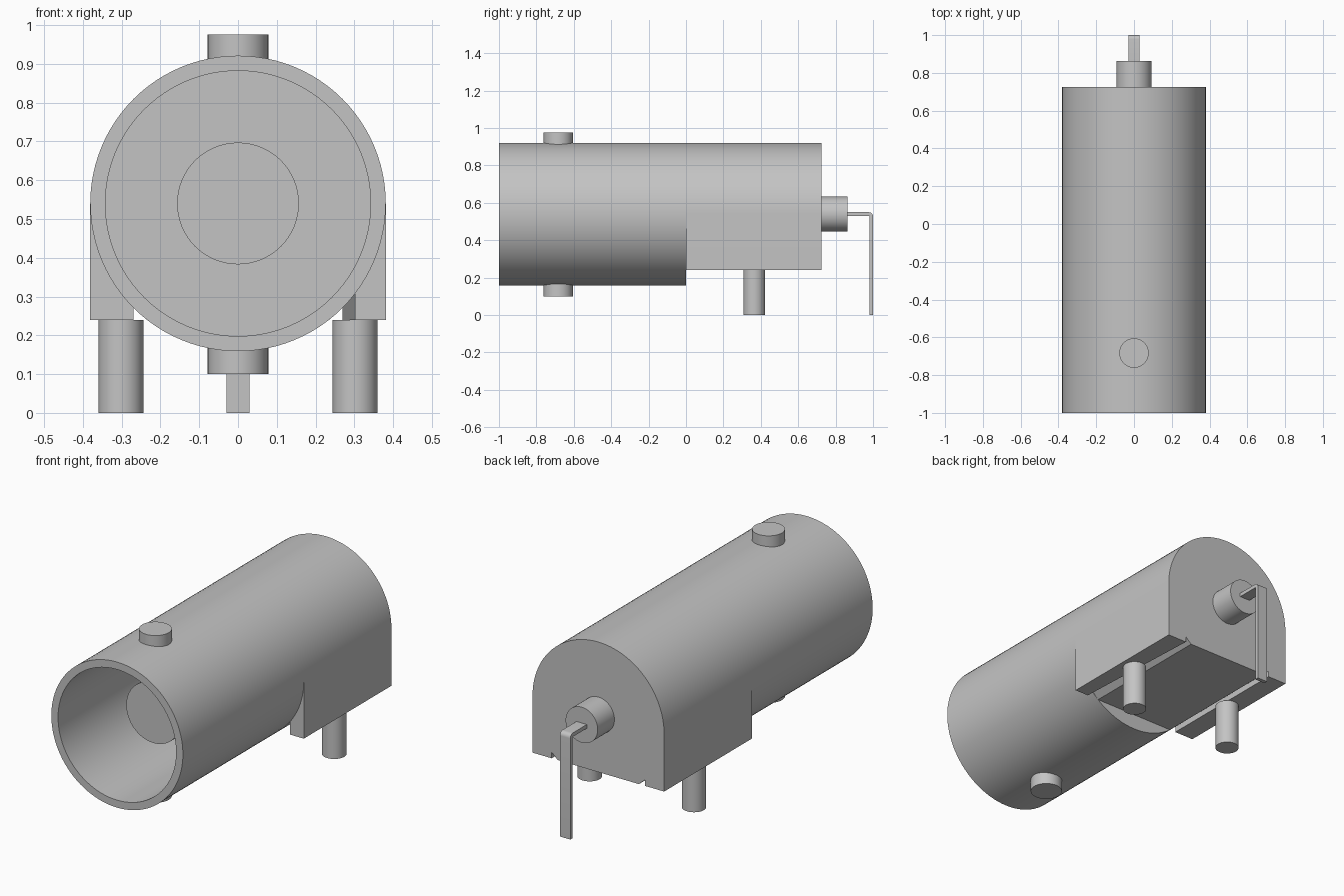
import bpy, bmesh, math
from mathutils import Matrix, Vector

cube = bpy.data.objects.get("Cube")
if cube:
    bpy.data.objects.remove(cube, do_unlink=True)

grey = bpy.data.materials.new("plain grey")
grey.use_nodes = True
colour = (0.55, 0.55, 0.55, 1)
grey.diffuse_color = colour
grey.node_tree.nodes["Principled BSDF"].inputs["Base Color"].default_value = colour

R = 0.381        # body radius
AXIS = 0.54      # height of the bore axis
FLOOR = 0.24     # underside of the rear housing
BACK = 0.725
SEG = 96


def finish(name, bm):
    bmesh.ops.recalc_face_normals(bm, faces=bm.faces)
    mesh = bpy.data.meshes.new(name)
    bm.to_mesh(mesh)
    bm.free()
    mesh.materials.append(grey)
    obj = bpy.data.objects.new(name, mesh)
    bpy.context.collection.objects.link(obj)
    bpy.ops.object.select_all(action='DESELECT')
    obj.select_set(True)
    bpy.context.view_layer.objects.active = obj
    bpy.ops.object.shade_smooth_by_angle(angle=math.radians(30))
    return obj


def rod(name, start, end, radius, seg=48):
    a, b = Vector(start), Vector(end)
    turn = (b - a).to_track_quat('Z', 'Y').to_matrix().to_4x4()
    bm = bmesh.new()
    bmesh.ops.create_cone(bm, cap_ends=True, segments=seg, radius1=radius,
                          radius2=radius, depth=(b - a).length,
                          matrix=Matrix.Translation((a + b) / 2) @ turn)
    return finish(name, bm)


def extrude(bm, points, direction):
    face = bm.faces.new([bm.verts.new(p) for p in points])
    new = bmesh.ops.extrude_face_region(bm, geom=[face])
    bmesh.ops.translate(bm, vec=direction,
                        verts=[v for v in new["geom"] if isinstance(v, bmesh.types.BMVert)])


# Hollow front barrel: closed at the back, open bore at the front
bm = bmesh.new()
rings = []
for radius, y in [(R, 0), (R, -1), (0.342, -1), (0.342, -0.04)]:
    rings.append([bm.verts.new((radius * math.cos(2 * math.pi * i / SEG), y,
                                AXIS + radius * math.sin(2 * math.pi * i / SEG)))
                  for i in range(SEG)])
for a, b in zip(rings, rings[1:]):
    for i in range(SEG):
        j = (i + 1) % SEG
        bm.faces.new((a[i], a[j], b[j], b[i]))
bm.faces.new(rings[0])
bm.faces.new(rings[-1])
finish("front_barrel", bm)

# Rear housing: arched top, straight sides, flat floor with two grooves
half = SEG // 2
arch = [(R * math.cos(math.pi * i / half), AXIS + R * math.sin(math.pi * i / half))
        for i in range(half + 1)]
foot = [(R, FLOOR), (0.27, FLOOR), (0.27, 0.271), (0.235, FLOOR)]
outline = arch + [(-x, z) for x, z in foot] + foot[::-1]
bm = bmesh.new()
extrude(bm, [(x, 0, z) for x, z in outline], (0, BACK, 0))
# The groove on one side flares towards the front
for v in bm.verts:
    if v.co.y < 0.01 and abs(v.co.x - 0.27) < 0.001 and v.co.z < 0.3:
        v.co.x = 0.302
        if v.co.z > FLOOR + 0.01:
            v.co.z = 0.308
finish("rear_housing", bm)

# Plunger inside the bore and boss on the back
rod("plunger", (0, -0.7, AXIS), (0, -0.04, AXIS), 0.157, 64)
rod("back_boss", (0, BACK, AXIS), (0, 0.863, AXIS), 0.093)

# Ports above and below the barrel, legs under the housing
rod("top_port", (0, -0.683, AXIS + 0.36), (0, -0.683, 0.975), 0.078)
rod("bottom_port", (0, -0.683, AXIS - 0.36), (0, -0.683, 0.1), 0.078)
for side, name in ((1, "left_leg"), (-1, "right_leg")):
    rod(name, (side * 0.302, 0.365, 0), (side * 0.302, 0.365, FLOOR), 0.058)

# Bent flat strip hanging from the boss, with a small rounded bend
t, w, top, bend = 0.02, 0.03, 0.55, 0.022
corner = [(1 - bend + bend * math.sin(a), top - bend + bend * math.cos(a))
          for a in (i * math.pi / 12 for i in range(7))]
side = [(0.863, top)] + corner + [(1, 0), (1 - t, 0), (1 - t, top - t), (0.863, top - t)]
bm = bmesh.new()
extrude(bm, [(-w, y, z) for y, z in side], (2 * w, 0, 0))
finish("bent_strip", bm)
